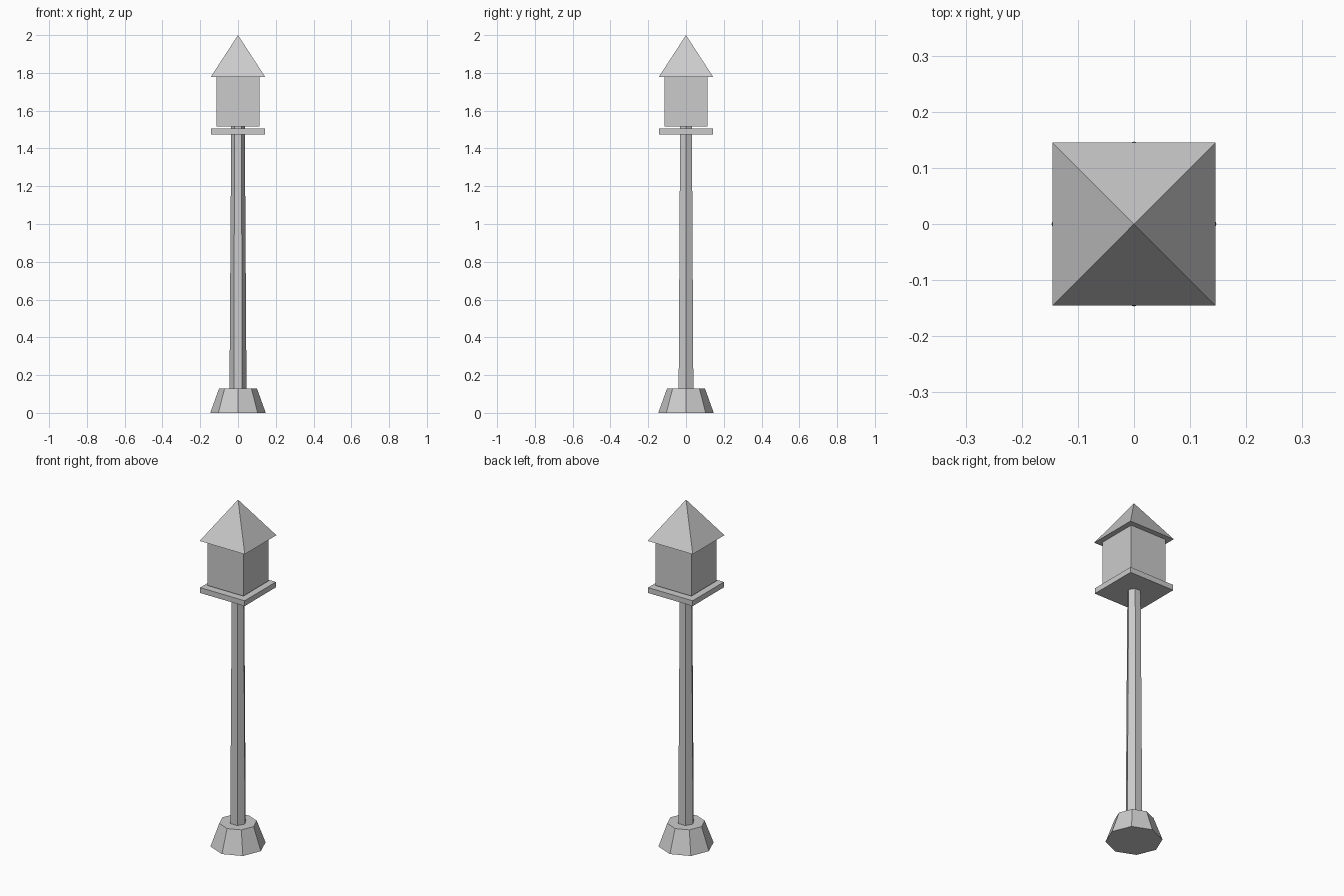
import bpy
import math

cube = bpy.data.objects.get("Cube")
if cube:
    bpy.data.objects.remove(cube, do_unlink=True)

GREY = (0.6, 0.6, 0.6, 1.0)
grey = bpy.data.materials.new("light grey")
grey.use_nodes = True
grey.diffuse_color = GREY
grey.node_tree.nodes["Principled BSDF"].inputs["Base Color"].default_value = GREY


def finish(name):
    obj = bpy.context.object
    obj.name = obj.data.name = name
    obj.data.materials.append(grey)
    bpy.ops.object.transform_apply(location=False, rotation=True, scale=True)
    return obj


def taper(name, sides, r_bottom, r_top, z0, z1, turn):
    """Flat-sided frustum or pyramid between two heights."""
    bpy.ops.mesh.primitive_cone_add(
        vertices=sides, radius1=r_bottom, radius2=r_top, depth=z1 - z0,
        location=(0, 0, (z0 + z1) / 2), rotation=(0, 0, math.radians(turn)))
    return finish(name)


def box(name, half, z0, z1):
    bpy.ops.mesh.primitive_cube_add(size=1, location=(0, 0, (z0 + z1) / 2))
    bpy.context.object.scale = (2 * half, 2 * half, z1 - z0)
    return finish(name)


# Octagonal foot with corners on the axes
taper("foot", 8, 0.147, 0.1, 0, 0.13, 0)

# Slim hexagonal pole with corners to left and right, reaching the housing
taper("pole", 6, 0.045, 0.036, 0.13, 1.515, 90)

# Square tray, housing and pyramid roof
box("tray", 0.143, 1.475, 1.506)
box("housing", 0.115, 1.515, 1.777)
taper("roof", 4, 0.145 * math.sqrt(2), 0, 1.777, 2.0, 45)
